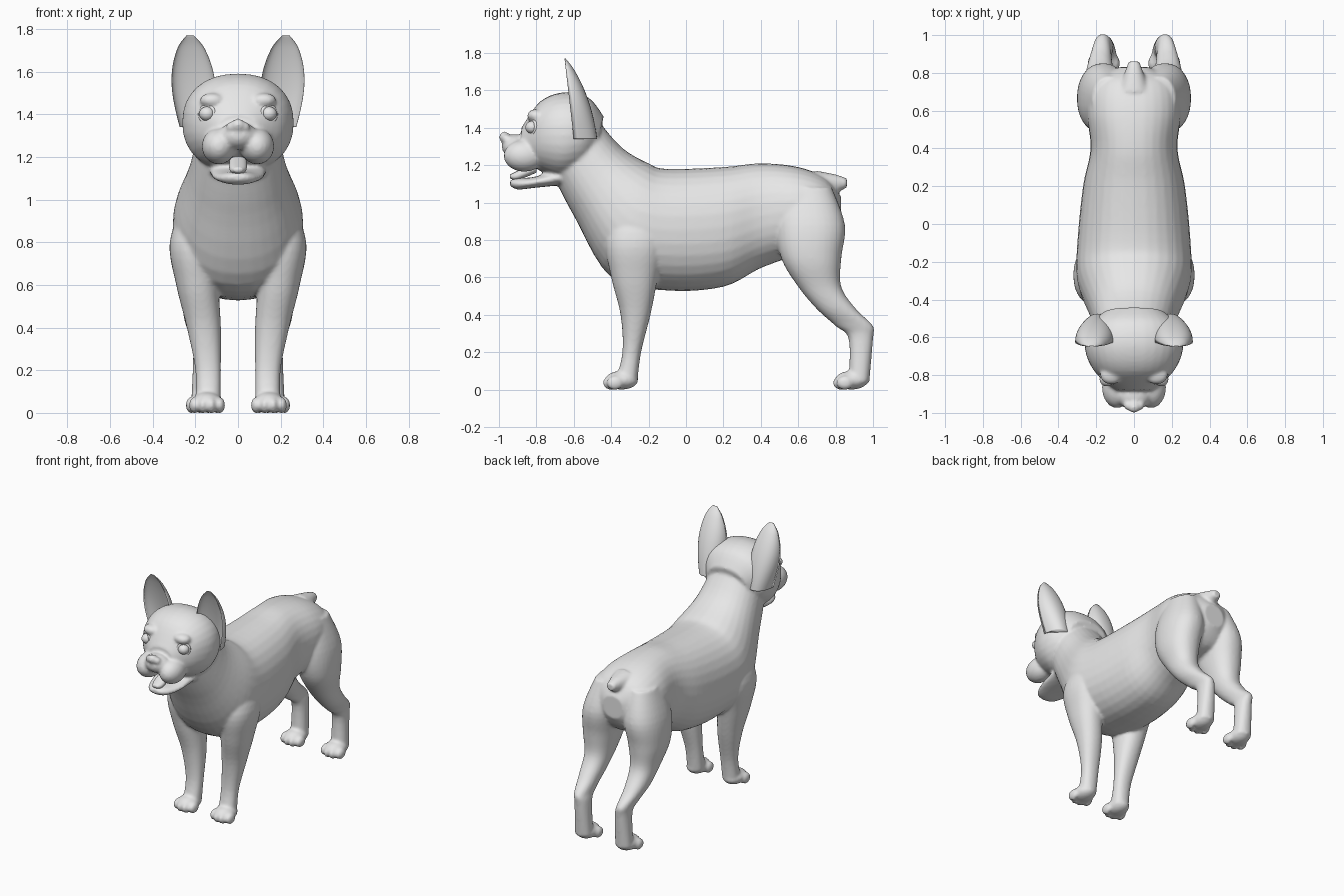
import bpy, bmesh
from math import sin, cos, pi, copysign
from mathutils import Matrix, Vector

old = bpy.data.objects.get("Cube")
if old:
    bpy.data.objects.remove(old)

grey = bpy.data.materials.new("plain_grey")
grey.use_nodes = True
grey.diffuse_color = (0.8, 0.8, 0.8, 1)
grey.node_tree.nodes["Principled BSDF"].inputs["Base Color"].default_value = grey.diffuse_color


def spline(rows, steps=5):
    """Smooth curve through rows of section values."""
    out = []
    last = len(rows) - 1
    for i in range(last):
        quad = [rows[max(i - 1, 0)], rows[i], rows[i + 1], rows[min(i + 2, last)]]
        for s in range(steps):
            t = s / steps
            out.append([b + t / 2 * (c - a + t * (2 * a - 5 * b + 4 * c - d + t * (3 * (b - c) + d - a)))
                        for a, b, c, d in zip(*quad)])
    return out + [list(rows[-1])]


def rounded(value):
    """Fill out an ellipse coordinate slightly towards a box."""
    return copysign(abs(value) ** 0.9, value)


def loft(bm, sections, scoop=False, sides=32):
    """Skin closed rings given as (centre, half depth vector, half width)."""
    rings = []
    for centre, half, width in sections:
        ring = []
        for k in range(sides):
            angle = 2 * pi * k / sides
            across, depth = rounded(cos(angle)), rounded(sin(angle))
            if scoop and depth < 0:
                depth *= -0.5
            ring.append(bm.verts.new(centre + half * depth + Vector((width * across, 0, 0))))
        rings.append(ring)
    for ring, following in zip(rings, rings[1:]):
        for k in range(sides):
            n = (k + 1) % sides
            bm.faces.new((ring[k], ring[n], following[n], following[k]))
    bm.faces.new(rings[0])
    bm.faces.new(rings[-1])


def lengthwise(bm, rows):
    """Rows of y, top, bottom, half width, forward lean of the bottom."""
    loft(bm, [(Vector((0, y - lean / 2, (top + bottom) / 2)),
               Vector((0, lean / 2, (top - bottom) / 2)), width)
              for y, top, bottom, width, lean in spline(rows)])


def upright(bm, rows, side, scoop=False):
    """Rows of height, front y, back y, half width, centre x."""
    loft(bm, [(Vector((x * side, (front + back) / 2, z)),
               Vector((0, (back - front) / 2, 0)), width)
              for z, front, back, width, x in spline(rows)], scoop)


def ball(bm, centre, radii):
    place = Matrix.Translation(centre) @ Matrix.Diagonal((*radii, 1))
    bmesh.ops.create_uvsphere(bm, u_segments=24, v_segments=14, radius=1, matrix=place)


def foot(bm, x, tip):
    ball(bm, (x, tip + 0.11, 0.05), (0.07, 0.09, 0.05))
    for step in (-1.5, -0.5, 0.5, 1.5):
        ball(bm, (x + step * 0.04, tip + 0.045 + abs(step) * 0.02, 0.036), (0.025, 0.045, 0.038))


def finish(name, bm):
    bmesh.ops.recalc_face_normals(bm, faces=bm.faces)
    for face in bm.faces:
        face.smooth = True
    mesh = bpy.data.meshes.new(name)
    bm.to_mesh(mesh)
    bm.free()
    mesh.materials.append(grey)
    ob = bpy.data.objects.new(name, mesh)
    bpy.context.collection.objects.link(ob)
    return ob


# Torso and neck
body = bmesh.new()
lengthwise(body, [
    (-0.5, 1.48, 1.12, 0.19, 0.2),
    (-0.35, 1.3, 0.93, 0.23, 0.25),
    (-0.2, 1.21, 0.6, 0.3, 0.2),
    (-0.1, 1.18, 0.53, 0.3, 0),
    (0.2, 1.19, 0.55, 0.27, 0),
    (0.4, 1.21, 0.65, 0.23, 0),
    (0.6, 1.19, 0.72, 0.25, 0),
    (0.75, 1.13, 0.76, 0.22, 0),
    (0.83, 1.03, 0.87, 0.08, 0)])

# Tail stub
lengthwise(body, [
    (0.7, 1.17, 1, 0.09, 0),
    (0.8, 1.15, 1.05, 0.05, 0),
    (0.86, 1.13, 1.08, 0.03, 0)])

# Skull
lengthwise(body, [
    (-0.44, 1.46, 1.2, 0.16, 0.06),
    (-0.52, 1.56, 1.16, 0.24, 0.05),
    (-0.65, 1.59, 1.13, 0.26, 0.02),
    (-0.78, 1.54, 1.17, 0.21, 0),
    (-0.88, 1.4, 1.23, 0.1, 0)])

# Lower jaw
lengthwise(body, [
    (-0.6, 1.2, 1.1, 0.14, 0),
    (-0.8, 1.14, 1.08, 0.12, 0),
    (-0.9, 1.13, 1.07, 0.08, 0),
    (-0.94, 1.12, 1.09, 0.04, 0)])

# Muzzle, nose and brows
ball(body, (0, -0.91, 1.3), (0.09, 0.075, 0.065))
ball(body, (0, -0.97, 1.35), (0.033, 0.03, 0.03))
for side in (1, -1):
    ball(body, (side * 0.09, -0.865, 1.25), (0.08, 0.11, 0.085))
    ball(body, (side * 0.034, -0.96, 1.34), (0.022, 0.025, 0.024))
    ball(body, (side * 0.12, -0.8, 1.465), (0.06, 0.05, 0.035))

# Legs and feet
for side in (1, -1):
    upright(body, [
        (1, -0.36, -0.16, 0.08, 0.17),
        (0.8, -0.43, -0.11, 0.12, 0.2),
        (0.6, -0.4, -0.15, 0.1, 0.19),
        (0.4, -0.35, -0.19, 0.08, 0.16),
        (0.2, -0.34, -0.24, 0.06, 0.14),
        (0.04, -0.38, -0.26, 0.06, 0.14)], side)
    foot(body, side * 0.145, -0.455)
    upright(body, [
        (1.08, 0.52, 0.78, 0.09, 0.13),
        (0.88, 0.48, 0.85, 0.13, 0.16),
        (0.7, 0.51, 0.83, 0.12, 0.18),
        (0.55, 0.6, 0.83, 0.09, 0.18),
        (0.43, 0.7, 0.91, 0.07, 0.18),
        (0.34, 0.8, 1, 0.05, 0.17),
        (0.27, 0.87, 1, 0.05, 0.16),
        (0.04, 0.87, 0.98, 0.06, 0.16)], side)
    foot(body, side * 0.16, 0.775)

# Fuse the body into one soft skin
dog = finish("body", body)
skin = dog.modifiers.new("fuse", 'REMESH')
skin.mode = 'VOXEL'
skin.voxel_size = 0.01
skin.use_smooth_shade = True
soft = dog.modifiers.new("soften", 'SMOOTH')
soft.factor = 0.5
soft.iterations = 6
bpy.context.view_layer.objects.active = dog
for name in ("fuse", "soften"):
    bpy.ops.object.modifier_apply(modifier=name)

# Cupped ears, eyes and eyelids
for side, label in ((1, "left"), (-1, "right")):
    ear = bmesh.new()
    rows = []
    for i in range(10):
        t = min(i / 9, 0.99)
        width = 0.105 * (1 - t ** 4) ** 0.5 * (0.75 + 0.25 * sin(pi * t))
        depth = 0.125 * (1 - t * t) ** 0.8
        rim = -0.6 - 0.05 * t
        rows.append((1.34 + 0.435 * t, rim - depth, rim + depth, width, 0.195 + 0.03 * t))
    upright(ear, rows, side, scoop=True)
    finish(label + "_ear", ear)

    spot = Vector((side * 0.145, -0.822, 1.402))
    eye = bmesh.new()
    ball(eye, spot, (0.037, 0.037, 0.034))
    finish(label + "_eye", eye)

    facing = Vector((side * 0.5, -0.85, 0.1)).to_track_quat('Z', 'Y').to_euler()
    bpy.ops.mesh.primitive_torus_add(location=spot, rotation=facing,
                                     major_radius=0.038, minor_radius=0.009,
                                     major_segments=28, minor_segments=10)
    lid = bpy.context.object
    lid.name = label + "_eyelid"
    lid.data.materials.append(grey)
    bpy.ops.object.shade_smooth()

# Tongue
tongue = bmesh.new()
lengthwise(tongue, [
    (-0.8, 1.22, 1.16, 0.04, 0),
    (-0.9, 1.17, 1.12, 0.04, 0),
    (-0.94, 1.15, 1.13, 0.02, 0)])
finish("tongue", tongue)
